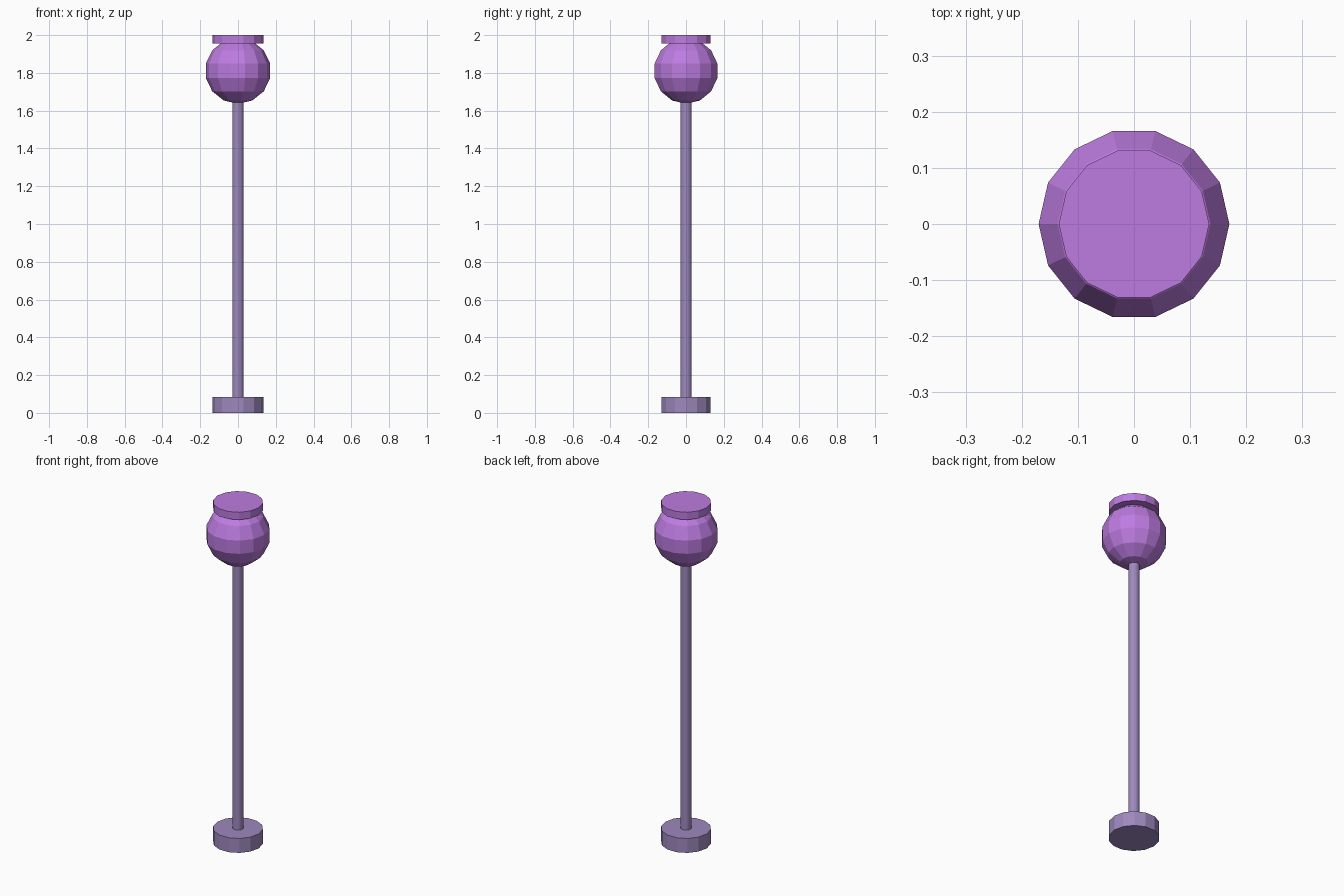
import bpy, bmesh
from math import sin, cos, pi

if "Cube" in bpy.data.objects:
    bpy.data.objects.remove(bpy.data.objects["Cube"])

SIDES = 14


def material(name, rgb):
    mat = bpy.data.materials.new(name)
    mat.diffuse_color = (*rgb, 1)
    mat.use_nodes = True
    mat.node_tree.nodes["Principled BSDF"].inputs["Base Color"].default_value = mat.diffuse_color
    return mat


def lathe(name, profile, mat):
    """Revolve (radius, z) points, bottom to top, and close both ends."""
    bm = bmesh.new()
    rings = []
    for r, z in profile:
        rings.append([bm.verts.new((r * cos(2 * pi * i / SIDES),
                                    r * sin(2 * pi * i / SIDES), z))
                      for i in range(SIDES)])
    for low, high in zip(rings, rings[1:]):
        for i in range(SIDES):
            j = (i + 1) % SIDES
            bm.faces.new((low[i], low[j], high[j], high[i]))
    bm.faces.new(rings[0][::-1])
    bm.faces.new(rings[-1])
    # merge rings of zero radius into a pole
    bmesh.ops.remove_doubles(bm, verts=bm.verts, dist=0.0001)
    bmesh.ops.recalc_face_normals(bm, faces=bm.faces)
    mesh = bpy.data.meshes.new(name)
    bm.to_mesh(mesh)
    bm.free()
    mesh.materials.append(mat)
    obj = bpy.data.objects.new(name, mesh)
    bpy.context.collection.objects.link(obj)
    return obj


def cylinder(name, r, z0, z1, mat):
    return lathe(name, [(r, z0), (r, z1)], mat)


grey_purple = material("post_purple", (0.34, 0.25, 0.51))
bright_purple = material("lamp_purple", (0.51, 0.20, 0.75))

# Foot and post
cylinder("base", 0.134, 0.0, 0.085, grey_purple)
cylinder("post", 0.029, 0.04, 1.68, grey_purple)

# Faceted globe: seven latitude bands, with one centred on the equator
R, CENTRE, BANDS = 0.1744, 1.811, 7
globe = []
for k in range(1, BANDS):
    a = -pi / 2 + k * pi / BANDS
    globe.append((R * cos(a), CENTRE + R * sin(a)))
globe = [(0.00001, CENTRE - R)] + globe + [(0.00001, CENTRE + R)]
lathe("globe", globe, bright_purple)

# Flat cap on the globe
cylinder("cap", 0.134, 1.956, 2.0, bright_purple)
